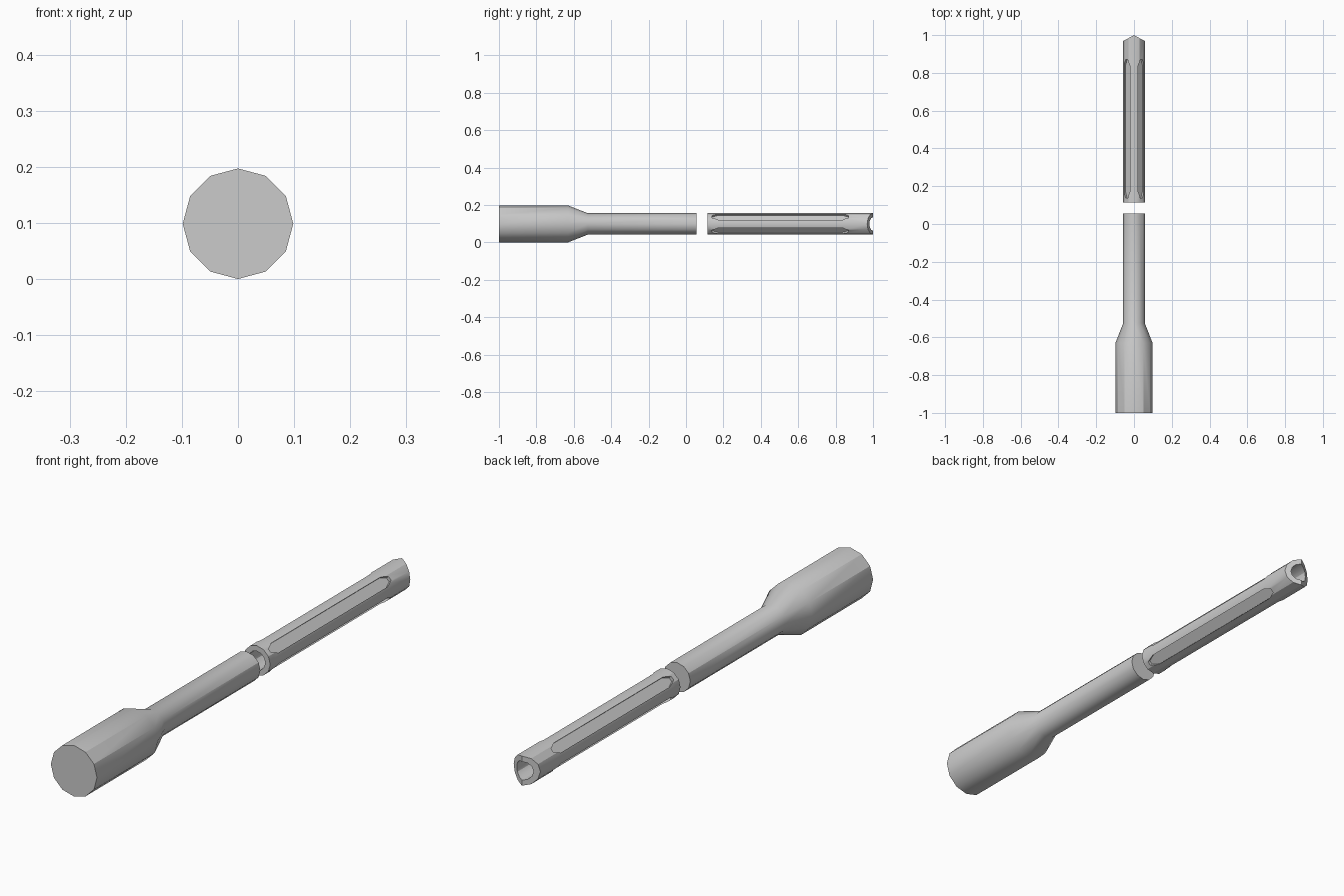
import bpy, bmesh, math
from mathutils import Matrix, Vector

if "Cube" in bpy.data.objects:
    bpy.data.objects.remove(bpy.data.objects["Cube"])

SIDES = 12
AXIS_Z = 0.0985          # height of the tool's centre line


def finish(bm, name):
    bmesh.ops.recalc_face_normals(bm, faces=bm.faces)
    me = bpy.data.meshes.new(name)
    bm.to_mesh(me)
    bm.free()
    ob = bpy.data.objects.new(name, me)
    bpy.context.collection.objects.link(ob)
    return ob


def ring(bm, r, y, slope=0.0):
    """Twelve-sided ring around the y axis; slope pulls the sides back from the middle."""
    out = []
    for i in range(SIDES):
        a = 2 * math.pi * i / SIDES
        x = r * math.cos(a)
        out.append(bm.verts.new((x, y - slope * abs(x), AXIS_Z + r * math.sin(a))))
    return out


def bridge(bm, a, b):
    for i in range(SIDES):
        j = (i + 1) % SIDES
        bm.faces.new((a[i], a[j], b[j], b[i]))


def smooth(ob):
    bpy.ops.object.select_all(action='DESELECT')
    ob.select_set(True)
    bpy.context.view_layer.objects.active = ob
    bpy.ops.object.shade_smooth_by_angle(angle=math.radians(30))


# Handle with its taper and rod
bm = bmesh.new()
rings = [ring(bm, r, y) for r, y in
         [(0.0985, -1.0), (0.0985, -0.63), (0.057, -0.525), (0.057, 0.055)]]
for a, b in zip(rings, rings[1:]):
    bridge(bm, a, b)
bm.faces.new(rings[0])
bm.faces.new(rings[-1])
handle = finish(bm, "handle")
smooth(handle)

# Hollow tube with a roof-shaped tip
bm = bmesh.new()
loops = [ring(bm, 0.057, 0.115), ring(bm, 0.057, 1.0, 0.55),
         ring(bm, 0.036, 1.0, 0.55), ring(bm, 0.036, 0.115)]
for i in range(4):
    bridge(bm, loops[i], loops[(i + 1) % 4])
tube = finish(bm, "hollow_tube")

# Four long shallow grooves with tapered ends, on the diagonals
outline = [(-0.008, 0.138), (0.008, 0.138), (0.021, 0.172), (0.021, 0.838),
           (0.008, 0.87), (-0.008, 0.87), (-0.021, 0.838), (-0.021, 0.172)]
bm = bmesh.new()
for k in range(4):
    turn = Matrix.Rotation(math.radians(45 + 90 * k), 4, 'Y')
    place = Matrix.Translation((0, 0, AXIS_Z)) @ turn
    low, high = ([bm.verts.new(place @ Vector((x, y, h))) for x, y in outline]
                 for h in (0.043, 0.08))
    bm.faces.new(low)
    bm.faces.new(high)
    for i in range(8):
        j = (i + 1) % 8
        bm.faces.new((low[i], low[j], high[j], high[i]))
cutter = finish(bm, "groove_cutter")
cutter.hide_render = True

mod = tube.modifiers.new("grooves", 'BOOLEAN')
mod.operation = 'DIFFERENCE'
mod.solver = 'EXACT'
mod.object = cutter
bpy.ops.object.select_all(action='DESELECT')
tube.select_set(True)
bpy.context.view_layer.objects.active = tube
bpy.ops.object.modifier_apply(modifier=mod.name)
bpy.data.objects.remove(cutter, do_unlink=True)
smooth(tube)
